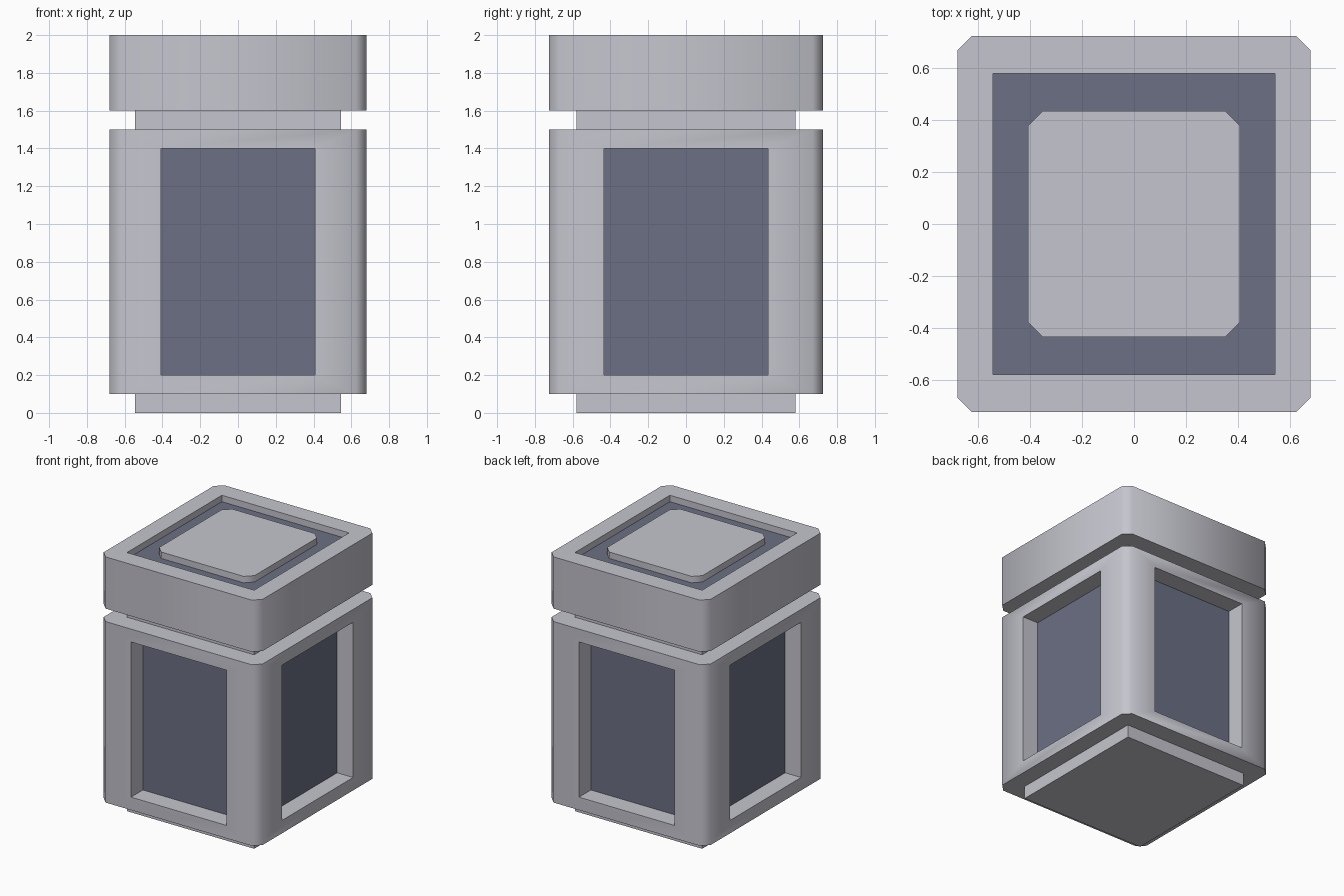
import bpy, bmesh, math
from mathutils import Vector

if "Cube" in bpy.data.objects:
    bpy.data.objects.remove(bpy.data.objects["Cube"])


def material(name, rgb):
    m = bpy.data.materials.new(name)
    m.diffuse_color = (*rgb, 1.0)
    m.use_nodes = True
    m.node_tree.nodes["Principled BSDF"].inputs["Base Color"].default_value = m.diffuse_color
    return m


LIGHT = material("light grey", (0.56, 0.56, 0.62))
DARK = material("slate blue", (0.150, 0.162, 0.230))


def prism(hx, hy, z0, z1, c=0.0):
    """Box of half sizes hx, hy with optional chamfered vertical corners."""
    bm = bmesh.new()
    if c:
        q = [(hx, hy - c), (hx - c, hy)]
        pts = q + [(-x, y) for x, y in reversed(q)]
        pts += [(-x, -y) for x, y in q] + [(x, -y) for x, y in reversed(q)]
    else:
        pts = [(hx, hy), (-hx, hy), (-hx, -hy), (hx, -hy)]
    face = bm.faces.new([bm.verts.new((x, y, z0)) for x, y in pts])
    ext = bmesh.ops.extrude_face_region(bm, geom=[face])
    up = [v for v in ext["geom"] if isinstance(v, bmesh.types.BMVert)]
    bmesh.ops.translate(bm, verts=up, vec=(0, 0, z1 - z0))
    bmesh.ops.recalc_face_normals(bm, faces=bm.faces)
    return bm


def pocket(bm, face, half, depth):
    """Sink a rectangular pocket of the given half sizes into a face."""
    n = face.normal.copy()
    axis = max(range(3), key=lambda i: abs(n[i]))
    mid = face.calc_center_median()
    for d in (0.0, depth):
        bmesh.ops.inset_individual(bm, faces=[face], thickness=0.01)
        for v in face.verts:
            p = mid.copy()
            for i in range(3):
                if i != axis:
                    p[i] += math.copysign(half[i], v.co[i] - mid[i])
            v.co = p - n * d
    face.material_index = 1


def finish(bm, name):
    me = bpy.data.meshes.new(name)
    bm.to_mesh(me)
    bm.free()
    me.materials.append(LIGHT)
    me.materials.append(DARK)
    ob = bpy.data.objects.new(name, me)
    bpy.context.collection.objects.link(ob)
    bpy.ops.object.select_all(action='DESELECT')
    ob.select_set(True)
    bpy.context.view_layer.objects.active = ob
    bpy.ops.object.shade_smooth_by_angle(angle=math.radians(60))
    return ob


HX, HY, C = 0.68, 0.725, 0.055      # outer shell
CX, CY = 0.544, 0.58                # inner core
PX, PY = 0.408, 0.435               # panels and top plate

# base and neck: the inner core showing below and between the shells
finish(prism(CX, CY, 0.0, 0.12), "base")
finish(prism(CX, CY, 1.48, 1.62), "neck")

# body with a sunk dark panel on each of the four sides
body = prism(HX, HY, 0.1, 1.5, C)
body.normal_update()
sides = [f for f in body.faces if max(abs(f.normal.x), abs(f.normal.y)) > 0.99]
for f in sides:
    depth = HX - CX if abs(f.normal.x) > 0.9 else HY - CY
    pocket(body, f, Vector((PX, PY, 0.6)), depth)
finish(body, "body")

# lid with a square-cornered dark tray in the top
lid = prism(HX, HY, 1.6, 2.0, C)
lid.normal_update()
pocket(lid, next(f for f in lid.faces if f.normal.z > 0.9), Vector((CX, CY, 0)), 0.05)
bmesh.ops.remove_doubles(lid, verts=lid.verts, dist=1e-4)
for f in lid.faces:
    f.material_index = int(abs(f.calc_center_median().z - 1.95) < 1e-3)
finish(lid, "lid")

# raised plate inside the tray
finish(prism(PX, PY, 1.94, 2.0, C), "top_plate")
